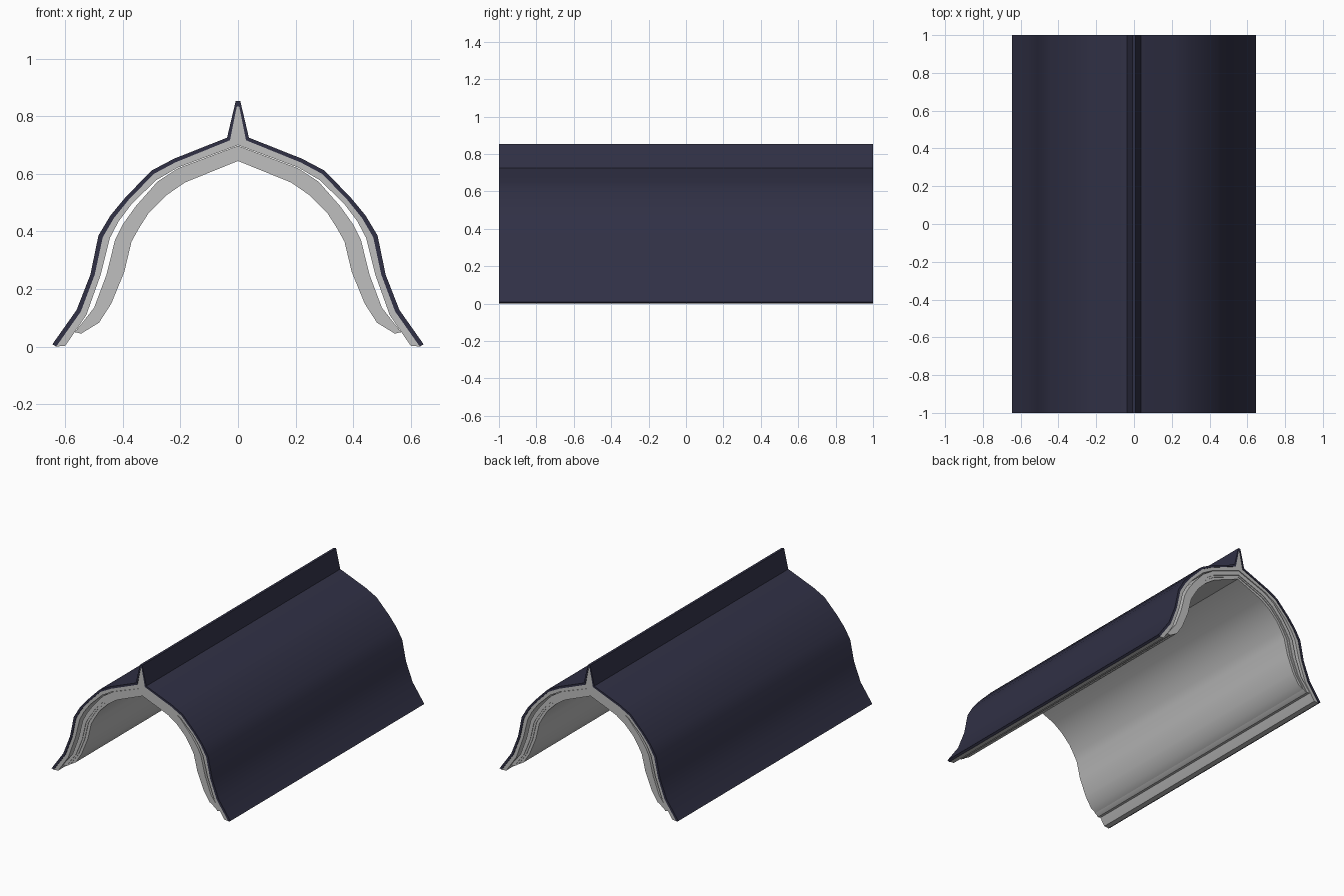
import bpy, bmesh, math

cube = bpy.data.objects.get("Cube")
if cube:
    bpy.data.objects.remove(cube, do_unlink=True)


def make_material(name, colour):
    mat = bpy.data.materials.new(name)
    mat.use_nodes = True
    mat.diffuse_color = colour
    mat.node_tree.nodes["Principled BSDF"].inputs["Base Color"].default_value = colour
    return mat


navy = make_material("dark navy tile", (0.03, 0.03, 0.06, 1))
grey = make_material("pale grey trim", (0.52, 0.52, 0.52, 1))


def full_arch(half):
    """Mirror a half profile, listed from the ridge to the right eave."""
    left = [(-x, z) for x, z in reversed(half) if x > 0]
    return left + half


def blend(a, b, t):
    return [(p[0] + (q[0] - p[0]) * t, p[1] + (q[1] - p[1]) * t) for p, q in zip(a, b)]


def shell(name, outer, inner, half_length, mat):
    """Extrude the band between two arch profiles along y."""
    outer, inner = full_arch(outer), full_arch(inner)
    bm = bmesh.new()
    rings = []
    for y in (-half_length, half_length):
        rings.append([bm.verts.new((x, y, z)) for x, z in outer + inner[::-1]])
    front, back = rings
    n = len(front)
    for i in range(n):
        j = (i + 1) % n
        bm.faces.new((front[i], front[j], back[j], back[i]))
    bm.faces.new(front)
    bm.faces.new(back[::-1])
    bmesh.ops.recalc_face_normals(bm, faces=bm.faces)
    mesh = bpy.data.meshes.new(name)
    bm.to_mesh(mesh)
    bm.free()
    mesh.materials.append(mat)
    obj = bpy.data.objects.new(name, mesh)
    bpy.context.collection.objects.link(obj)
    bpy.ops.object.select_all(action='DESELECT')
    obj.select_set(True)
    bpy.context.view_layer.objects.active = obj
    bpy.ops.object.shade_smooth_by_angle(angle=math.radians(30))
    return obj


# Half profiles from ridge to eave
roof_top = [(.008, .853), (.038, .726), (.222, .653), (.30, .612), (.39, .52),
            (.443, .456), (.485, .386), (.513, .25), (.561, .127), (.645, .008)]
roof_under = [(.004, .835), (.028, .717), (.218, .64), (.293, .60), (.38, .51),
              (.431, .447), (.47, .38), (.498, .25), (.546, .122), (.632, 0)]
lining_under = [(0, .70), (.21, .622), (.285, .578), (.37, .495), (.415, .435),
                (.445, .378), (.477, .25), (.527, .11), (.60, .003)]
trim_top = [(0, .698), (.208, .62), (.28, .573), (.355, .488), (.40, .425),
            (.427, .372), (.457, .25), (.50, .135), (.567, .05)]
trim_under = [(0, .67), (.195, .598), (.265, .55), (.335, .475), (.378, .41),
              (.403, .368), (.43, .25), (.475, .14), (.545, .045)]
ceiling = [(0, .645), (.185, .57), (.25, .525), (.31, .465), (.345, .41),
           (.37, .365), (.395, .26), (.44, .15), (.483, .083)]
middle = blend(trim_under, ceiling, 0.42)

# Nested roof layers, each a little shorter than the one above
shell("roof_skin", roof_top, roof_under, 1.0, navy)
shell("roof_lining", roof_under, lining_under, 0.996, grey)
shell("outer_trim", trim_top, trim_under, 0.992, grey)
shell("middle_trim", trim_under, middle, 0.988, grey)
shell("inner_ceiling", middle, ceiling, 0.984, grey)
